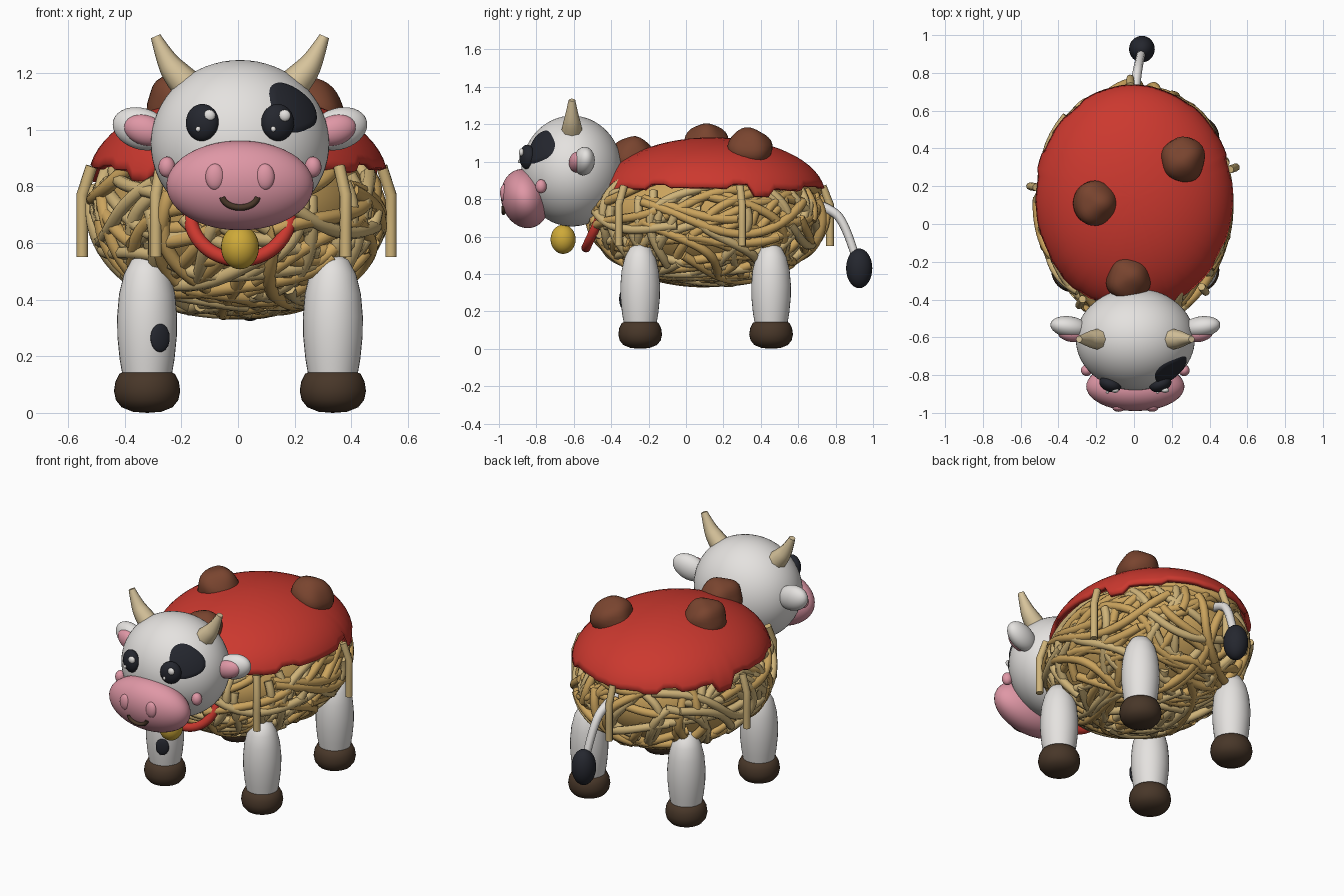
import bpy, bmesh, math, random
from mathutils import Vector

random.seed(7)
cube = bpy.data.objects.get("Cube")
if cube:
    bpy.data.objects.remove(cube, do_unlink=True)

CX = 0.007  # shared centre line


def material(name, r, g, b):
    m = bpy.data.materials.new(name)
    m.use_nodes = True
    m.diffuse_color = (r, g, b, 1)
    m.node_tree.nodes["Principled BSDF"].inputs["Base Color"].default_value = (r, g, b, 1)
    return m


WHITE = material("warm white", 0.78, 0.76, 0.74)
DARK = material("charcoal", 0.018, 0.02, 0.028)
PINK = material("pink", 0.74, 0.31, 0.38)
RED = material("sauce red", 0.6, 0.04, 0.028)
MEAT = material("meat brown", 0.19, 0.058, 0.028)
HOOF = material("hoof brown", 0.065, 0.038, 0.022)
GOLD = material("bell gold", 0.62, 0.4, 0.04)
HORN = material("horn cream", 0.68, 0.55, 0.33)
PALE = material("pale noodle", 0.62, 0.45, 0.19)
AMBER = material("amber noodle", 0.6, 0.37, 0.11)


def finish(obj, name, mat):
    obj.name = name
    obj.data.materials.clear()
    obj.data.materials.append(mat)
    bpy.ops.object.select_all(action="DESELECT")
    obj.select_set(True)
    bpy.context.view_layer.objects.active = obj
    bpy.ops.object.shade_smooth_by_angle(angle=math.radians(50))
    return obj


def from_bmesh(bm, name, mat):
    bmesh.ops.recalc_face_normals(bm, faces=bm.faces)
    mesh = bpy.data.meshes.new(name)
    bm.to_mesh(mesh)
    bm.free()
    obj = bpy.data.objects.new(name, mesh)
    bpy.context.collection.objects.link(obj)
    return finish(obj, name, mat)


def ball(name, mat, loc, size, rot=(0, 0, 0), seg=32):
    bpy.ops.mesh.primitive_uv_sphere_add(segments=seg, ring_count=seg // 2, location=loc, rotation=rot)
    obj = bpy.context.object
    obj.scale = size
    return finish(obj, name, mat)


def lathe(name, mat, profile, loc):
    bm = bmesh.new()
    verts = [bm.verts.new((r, 0, z)) for r, z in profile]
    edges = [bm.edges.new(pair) for pair in zip(verts, verts[1:])]
    bmesh.ops.spin(bm, geom=verts + edges, cent=(0, 0, 0), axis=(0, 0, 1), angle=math.tau, steps=32)
    bmesh.ops.remove_doubles(bm, verts=bm.verts, dist=0.0005)
    bmesh.ops.translate(bm, vec=loc, verts=bm.verts)
    return from_bmesh(bm, name, mat)


def tubes(name, mat, paths, radius, tapers=None, smooth=False):
    curve = bpy.data.curves.new(name, "CURVE")
    curve.dimensions = "3D"
    curve.bevel_depth = radius
    curve.bevel_resolution = 2
    curve.use_fill_caps = True
    for path in paths:
        sp = curve.splines.new("NURBS" if smooth else "POLY")
        sp.points.add(len(path) - 1)
        for i, (pt, p) in enumerate(zip(sp.points, path)):
            pt.co = (*p, 1)
            pt.radius = tapers[i] if tapers else 1
        if smooth:
            sp.use_endpoint_u = True
            sp.order_u = 3
            sp.resolution_u = 6
    obj = bpy.data.objects.new(name, curve)
    bpy.context.collection.objects.link(obj)
    bpy.ops.object.select_all(action="DESELECT")
    obj.select_set(True)
    bpy.context.view_layer.objects.active = obj
    bpy.ops.object.convert(target="MESH")
    return finish(bpy.context.object, name, mat)


# Noodle body: a core wrapped in random strands
def body_point(d, k=1.0):
    rz = 0.33 if d.z > 0 else 0.37
    return Vector((d.x * 0.5 * k, 0.11 + d.y * 0.62 * k, 0.72 + d.z * rz * k))


core = ball("noodle_core", AMBER, (0, 0, 0), (1, 1, 1), seg=48)
for v in core.data.vertices:
    v.co = body_point(v.co.copy(), 0.95)

strands = []
while len(strands) < 125:
    mid = Vector([random.gauss(0, 1) for _ in range(3)]).normalized()
    if mid.z > 0.4:
        continue
    side = mid.cross(Vector([random.gauss(0, 1) for _ in range(3)])).normalized()
    up = mid.cross(side)
    span, bend = random.uniform(0.45, 1.1), random.uniform(-0.4, 0.4)
    phase, lift = random.uniform(0, 6), random.uniform(0.965, 1.02)
    path = []
    for i in range(25):
        t = (i / 12 - 1) * span
        d = mid * math.cos(t) + side * math.sin(t) + up * (bend * t * t + 0.1 * math.sin(4 * t + phase))
        path.append(body_point(d.normalized(), lift + 0.015 * math.sin(3 * t + phase)))
    strands.append(path)
tubes("pale_noodles", PALE, strands[::2], 0.024)
tubes("amber_noodles", AMBER, strands[1::2], 0.025)

# Strands hanging below the sauce
hanging = [(-0.55, 0.2), (-0.29, -0.43), (0.38, -0.36), (0.54, 0.3), (-0.02, 0.77)]
tubes("hanging_noodles", PALE,
      [[(x * 0.94, 0.11 + (y - 0.11) * 0.94, 0.87), (x, y, 0.77), (x, y, 0.66), (x, y, 0.55)] for x, y in hanging], 0.021)

# Sauce cap with a stepped, dripping rim
bm = bmesh.new()
SEG, RINGS = 96, 14
drips = [random.uniform(-0.03, 0.012) for _ in range(SEG // 3)]
for k in (2, 14, 20, 26):
    drips[k] = -0.065
rings = []
for j in range(RINGS + 1):
    ring = []
    for i in range(SEG):
        a = math.tau * i / SEG
        rim = 0.885 + drips[i // 3] - 0.015 * max(0, math.sin(a))
        th = math.acos((rim - 0.82) / 0.31) * max(j, 0.02) / RINGS
        r = math.sin(th)
        ring.append(bm.verts.new((0.53 * r * math.cos(a), 0.14 + 0.605 * r * math.sin(a), 0.82 + 0.31 * math.cos(th))))
    rings.append(ring)
bm.faces.new(rings[0])
for lo, hi in zip(rings, rings[1:]):
    for i in range(SEG):
        n = (i + 1) % SEG
        bm.faces.new((lo[i], hi[i], hi[n], lo[n]))
sauce = from_bmesh(bm, "sauce_cap", RED)
solid = sauce.modifiers.new("thickness", "SOLIDIFY")
solid.thickness = 0.025

# Lumpy meatballs
for n, (x, y, z, r) in enumerate([(-0.205, 0.11, 1.09, 0.118), (0.255, 0.34, 1.065, 0.12), (-0.03, -0.29, 1.02, 0.118)]):
    meat = ball(f"meatball_{n + 1}", MEAT, (x, y, z), (r, r, r))
    for v in meat.data.vertices:
        c = v.co.copy()
        v.co *= 1 + 0.05 * math.sin(3 * c.x + 2 * n) * math.cos(4 * c.y + n) + 0.04 * math.sin(5 * c.z + 3 * c.x)

# Legs and hooves
LEG = [(0, 0.1), (0.083, 0.11), (0.097, 0.19), (0.105, 0.27), (0.106, 0.34), (0.099, 0.42), (0.082, 0.49), (0.055, 0.54), (0, 0.57)]
FOOT = [(0, 0), (0.05, 0.004), (0.09, 0.02), (0.11, 0.045), (0.117, 0.077), (0.112, 0.11), (0.098, 0.138), (0.08, 0.146), (0, 0.147)]
for s, sn in ((-1, "right"), (1, "left")):
    for y, yn in ((-0.245, "front"), (0.455, "back")):
        lathe(f"{yn}_{sn}_leg", WHITE, LEG, (CX + s * 0.328, y, 0))
        lathe(f"{yn}_{sn}_hoof", HOOF, FOOT, (CX + s * 0.328, y, 0))
ball("leg_spot", DARK, (-0.275, -0.337, 0.265), (0.037, 0.014, 0.05), (0, 0, 0.45))

# Head and muzzle
HEAD, HEAD_R = Vector((CX, -0.61, 0.95)), Vector((0.315, 0.27, 0.296))
ball("head", WHITE, HEAD, HEAD_R, seg=64)
ball("muzzle", PINK, (CX, -0.86, 0.803), (0.26, 0.128, 0.16), (0.25, 0, 0), 48)
tubes("mouth", HOOF, [[(CX + 0.062 * math.sin(t / 6 * 1.5), -0.975, 0.765 - 0.04 * math.cos(t / 6 * 1.5))
                       for t in range(-6, 7)]], 0.011)

# Dark patch lying on the head
bm = bmesh.new()
mid = Vector((0.62, -0.64, 0.45)).normalized()
across = Vector((0.72, 0.68, 0)).normalized()
upward = across.cross(mid).normalized()
prev = None
for j in range(9):
    ring = []
    for i in range(40):
        a = math.tau * i / 40
        r = max(j, 0.05) / 8 * (1 + 0.09 * math.sin(3 * a + 1))
        d = (mid + across * (0.37 * r * math.cos(a)) + upward * (0.35 * r * math.sin(a))).normalized()
        lift = 0.998 if j == 8 else 1.02
        ring.append(bm.verts.new([HEAD[k] + HEAD_R[k] * d[k] * lift for k in range(3)]))
    if prev:
        for i in range(40):
            n = (i + 1) % 40
            bm.faces.new((prev[i], ring[i], ring[n], prev[n]))
    else:
        bm.faces.new(ring)
    prev = ring
from_bmesh(bm, "head_patch", DARK)

# Paired face parts
for s, sn in ((-1, "right"), (1, "left")):
    x = lambda v: CX + s * v
    ball(f"{sn}_eye", DARK, (x(0.133), -0.848, 1.025), (0.06, 0.04, 0.066), (0, 0, s * 0.35))
    ball(f"{sn}_eye_glint", WHITE, (x(0.133) + 0.025, -0.88, 1.05), (0.021, 0.014, 0.021), seg=16)
    ball(f"{sn}_eye_small_glint", WHITE, (x(0.133) - 0.015, -0.89, 1.002), (0.009, 0.008, 0.01), seg=12)
    ball(f"{sn}_nostril", PINK, (x(0.088), -0.972, 0.833), (0.034, 0.022, 0.047))
    ball(f"{sn}_cheek", PINK, (x(0.258), -0.775, 0.868), (0.03, 0.03, 0.037), seg=20)
    ball(f"{sn}_ear", WHITE, (x(0.348), -0.545, 1.003), (0.105, 0.056, 0.073), (0, -s * 0.3, s * 0.15))
    ball(f"{sn}_inner_ear", PINK, (x(0.335), -0.583, 0.998), (0.078, 0.042, 0.053), (0, -s * 0.3, s * 0.15))
    tubes(f"{sn}_horn", HORN, [[(x(0.17), -0.61, 1.14), (x(0.225), -0.61, 1.195), (x(0.265), -0.61, 1.255),
                               (x(0.298), -0.61, 1.33)]], 0.06, (1, 0.86, 0.56, 0.3), True)

# Collar and bell
bpy.ops.mesh.primitive_torus_add(major_radius=0.176, minor_radius=0.025, major_segments=48, minor_segments=14,
                                 location=(CX, -0.46, 0.7), rotation=(math.radians(65), 0, 0))
finish(bpy.context.object, "collar", RED)
ball("bell", GOLD, (CX, -0.657, 0.585), (0.067, 0.067, 0.078))

# Tail
tubes("tail", WHITE, [[(0.0, 0.66, 0.78), (0.01, 0.76, 0.755), (0.025, 0.85, 0.68), (0.04, 0.91, 0.48)]], 0.026,
      (1.1, 1, 0.9, 0.85), True)
ball("tail_tuft", DARK, (0.042, 0.926, 0.43), (0.068, 0.07, 0.106))
